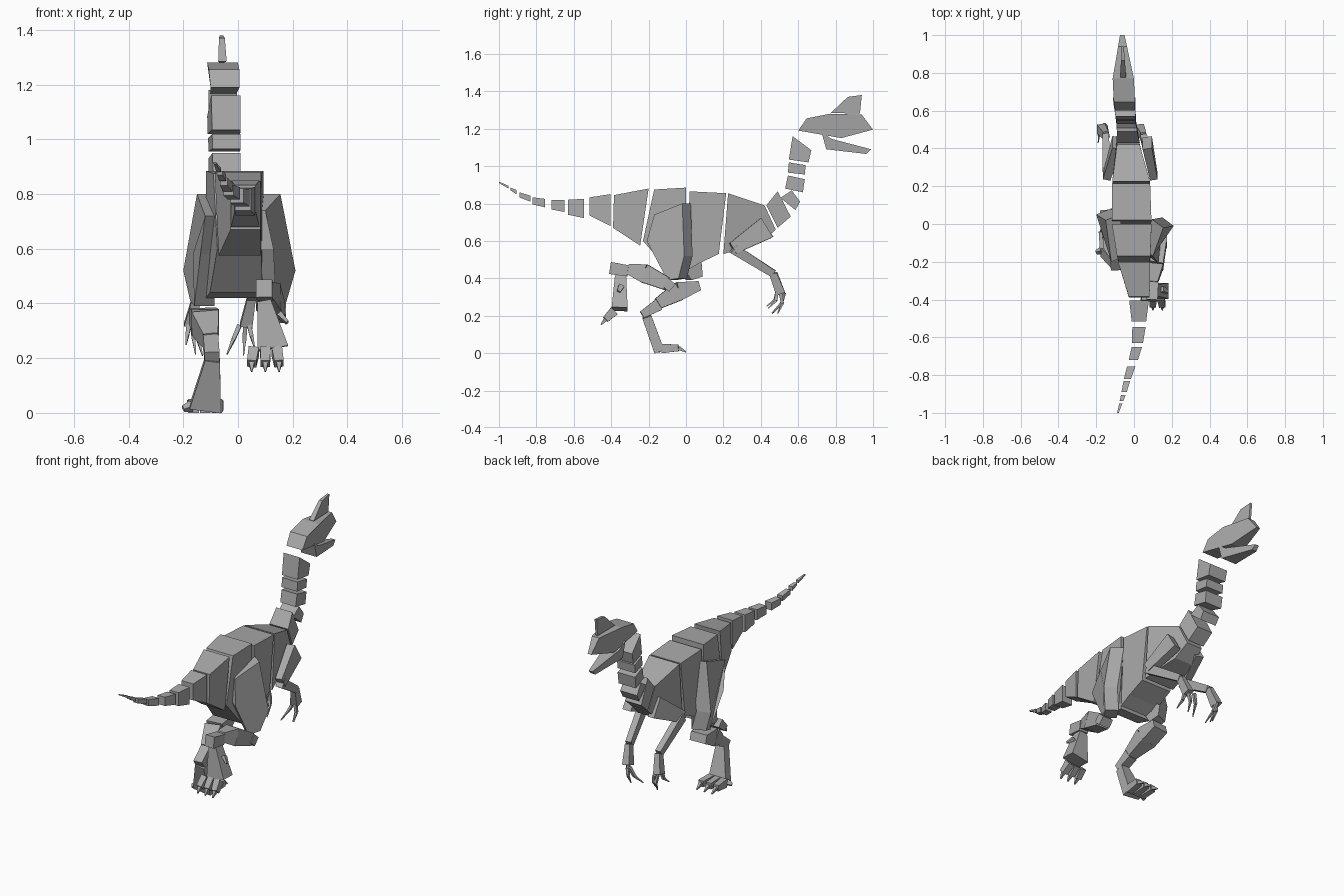
import bpy
import bmesh
from mathutils import Vector

default_cube = bpy.data.objects.get("Cube")
if default_cube:
    bpy.data.objects.remove(default_cube, do_unlink=True)

grey = bpy.data.materials.new("plain grey")
grey.use_nodes = True
grey_colour = (0.4, 0.4, 0.4, 1)
grey.diffuse_color = grey_colour
grey.node_tree.nodes["Principled BSDF"].inputs["Base Color"].default_value = grey_colour


def bridge_rings(name, first_ring, second_ring):
    """Close two matching rings of points into one flat-faced solid."""
    bm = bmesh.new()
    first = [bm.verts.new(point) for point in first_ring]
    second = [bm.verts.new(point) for point in second_ring]
    bm.faces.new(first)
    bm.faces.new(reversed(second))
    count = len(first)
    for i in range(count):
        j = (i + 1) % count
        bm.faces.new((first[i], second[i], second[j], first[j]))
    bmesh.ops.recalc_face_normals(bm, faces=bm.faces)
    mesh = bpy.data.meshes.new(name)
    bm.to_mesh(mesh)
    bm.free()
    mesh.materials.append(grey)
    part = bpy.data.objects.new(name, mesh)
    bpy.context.collection.objects.link(part)
    return part


# Curving spine: (y, sideways centre, half width)
SPINE = [(-1, -.085, .004), (-.9, -.055, .013), (-.8, -.03, .02),
         (-.68, .01, .026), (-.58, .027, .032), (-.45, .025, .045),
         (-.38, .028, .056), (-.2, 0, .085), (0, -.012, .105),
         (.23, -.015, .1), (.42, -.03, .06), (.52, -.04, .047),
         (.63, -.05, .055), (.74, -.056, .062), (1, -.062, .012)]


def spine_at(y):
    for start, end in zip(SPINE, SPINE[1:]):
        if y <= end[0]:
            blend = (y - start[0]) / (end[0] - start[0])
            return [a + (b - a) * blend for a, b in zip(start[1:], end[1:])]
    return SPINE[-1][1:]


def body_block(name, outline, width_scale=1.0):
    """Side outline given a width that follows the spine."""
    left, right = [], []
    for y, z in outline:
        centre, half = spine_at(y)
        left.append((centre + half * width_scale, y, z))
        right.append((centre - half * width_scale, y, z))
    return bridge_rings(name, left, right)


def limb_block(name, start, end, start_size, end_size):
    """Tapered box between two joints; sizes are (sideways width, depth)."""
    start, end = Vector(start), Vector(end)
    axis = (end - start).normalized()
    depth = axis.cross(Vector((1, 0, 0))).normalized()
    side = depth.cross(axis)

    def ring(centre, size):
        corners = ((-1, -1), (1, -1), (1, 1), (-1, 1))
        return [centre + side * (u * size[0] / 2) + depth * (v * size[1] / 2)
                for u, v in corners]

    return bridge_rings(name, ring(start, start_size), ring(end, end_size))


def plate(name, outline, offset):
    """Flat polygon thickened along an offset."""
    outline = [Vector(point) for point in outline]
    return bridge_rings(name, outline, [point + Vector(offset) for point in outline])


# Tail vertebrae, tip to base: rear y, rear low/high, front y, front low/high
tail_segments = [
    (-1, .91, .917, -.95, .88, .895),
    (-.938, .87, .885, -.905, .848, .872),
    (-.89, .832, .86, -.832, .81, .842),
    (-.82, .795, .833, -.755, .78, .825),
    (-.72, .768, .82, -.65, .755, .818),
    (-.63, .74, .82, -.545, .722, .825),
    (-.515, .735, .833, -.405, .68, .85)]
for number, (rear, rear_low, rear_high, front, low, high) in enumerate(tail_segments):
    body_block(f"tail_segment_{number}",
               [(rear, rear_low), (rear, rear_high), (front, high), (front, low)])

# Trunk
body_block("tail_base", [(-.385, .845), (-.2, .88), (-.245, .575), (-.39, .67)])
body_block("pelvis", [(-.17, .875), (0, .885), (0, .42), (-.09, .44), (-.23, .6)])
body_block("torso", [(.02, .865), (.215, .855), (.175, .53), (.07, .48), (0, .44)])
body_block("chest", [(.225, .855), (.42, .79), (.48, .66), (.4, .59), (.2, .53)])

# Neck
neck_segments = [
    [(.43, .79), (.49, .865), (.56, .73), (.49, .67)],
    [(.505, .83), (.565, .87), (.61, .81), (.585, .765)],
    [(.53, .88), (.545, .95), (.635, .93), (.625, .86)],
    [(.545, .965), (.55, 1.02), (.64, 1.005), (.635, .955)],
    [(.55, 1.035), (.57, 1.16), (.67, 1.085), (.655, 1.02)]]
for number, outline in enumerate(neck_segments):
    body_block(f"neck_segment_{number}", outline, 1.05)

# Head
body_block("skull", [(.6, 1.19), (.645, 1.255), (.77, 1.28), (.94, 1.275),
                     (1, 1.195), (.83, 1.15)])
body_block("crest", [(.775, 1.285), (.865, 1.37), (.94, 1.38), (.93, 1.28)], .28)
body_block("lower_jaw", [(.725, 1.18), (.78, 1.145), (.99, 1.09), (.965, 1.065),
                         (.75, 1.09)], .85)

# Thighs
plate("left_thigh", [(.155, -.02, .8), (.21, -.01, .52), (.175, -.04, .4),
                     (.14, -.1, .39), (.13, -.21, .6), (.1, -.17, .74)],
      (-.06, .045, 0))
plate("right_thigh", [(-.15, .02, .8), (-.2, .05, .52), (-.175, .06, .41),
                      (-.16, 0, .39), (-.165, -.12, .58), (-.12, -.2, .72)],
      (.075, .03, 0))

# Raised left lower leg
limb_block("left_knee", (.14, -.075, .385), (.14, -.11, .345), (.07, .05), (.07, .05))
limb_block("left_shin", (.135, -.1, .37), (.11, -.22, .425), (.075, .07), (.09, .1))
limb_block("left_calf", (.11, -.22, .425), (.1, -.31, .45), (.09, .1), (.05, .055))
limb_block("left_ankle", (.1, -.31, .44), (.095, -.405, .455), (.06, .06), (.06, .065))
limb_block("left_instep", (.095, -.35, .41), (.127, -.355, .235), (.05, .06), (.115, .085))
limb_block("left_spur", (.15, -.345, .36), (.18, -.36, .33), (.02, .03), (.01, .02))

# Planted right lower leg
limb_block("right_shin", (-.13, .07, .36), (-.12, -.04, .33), (.1, .05), (.1, .1))
limb_block("right_calf", (-.12, -.04, .33), (-.1, -.15, .265), (.1, .1), (.055, .06))
limb_block("right_ankle", (-.1, -.145, .26), (-.095, -.235, .205), (.055, .065), (.055, .04))
limb_block("right_instep", (-.093, -.21, .195), (-.12, -.145, .015), (.055, .05), (.115, .055))
limb_block("right_spur", (-.17, -.14, .025), (-.2, -.15, .015), (.03, .03), (.02, .015))

# Toes and claws: each foot has a middle, a toe line, a knuckle and a claw tip
feet = {
    "left": (.1, (-.385, .225), (-.43, .18), (-.455, .152)),
    "right": (-.12, (-.13, .025), (-.04, .028), (0, .006))}
for side, (middle, root, knuckle, tip) in feet.items():
    for number in (-1, 0, 1):
        spread = middle + number * .042
        splay = spread + number * .008
        limb_block(f"{side}_toe_{number + 2}", (spread, *root), (splay, *knuckle),
                   (.038, .05), (.034, .035))
        limb_block(f"{side}_claw_{number + 2}", (splay, *knuckle), (splay, *tip),
                   (.02, .022), (.005, .006))

# Arms: shoulder, elbow, wrist, palm end, then finger tips
arms = {
    "left": ((.07, .43, .67), (.105, .25, .56), (.05, .465, .425), (.03, .505, .32),
             [(-.04, .46, .215), (.02, .49, .21), (.06, .44, .24)]),
    "right": ((-.09, .43, .67), (-.145, .25, .56), (-.15, .47, .425), (-.175, .505, .32),
              [(-.13, .46, .21), (-.155, .49, .215), (-.19, .43, .25)])}
for side, (shoulder, elbow, wrist, palm, tips) in arms.items():
    limb_block(f"{side}_upper_arm", shoulder, elbow, (.05, .12), (.04, .065))
    limb_block(f"{side}_forearm", elbow, wrist, (.04, .055), (.035, .04))
    limb_block(f"{side}_palm", wrist, palm, (.03, .04), (.045, .05))
    for number, tip in enumerate(tips):
        root = Vector(palm) + Vector(((tip[0] - palm[0]) * .35, (number - 1) * -.02, 0))
        bend = root.lerp(Vector(tip), .5) + Vector((0, .018, 0))
        limb_block(f"{side}_finger_{number}", root, bend, (.016, .018), (.014, .016))
        limb_block(f"{side}_finger_claw_{number}", bend, tip, (.012, .014), (.004, .004))
